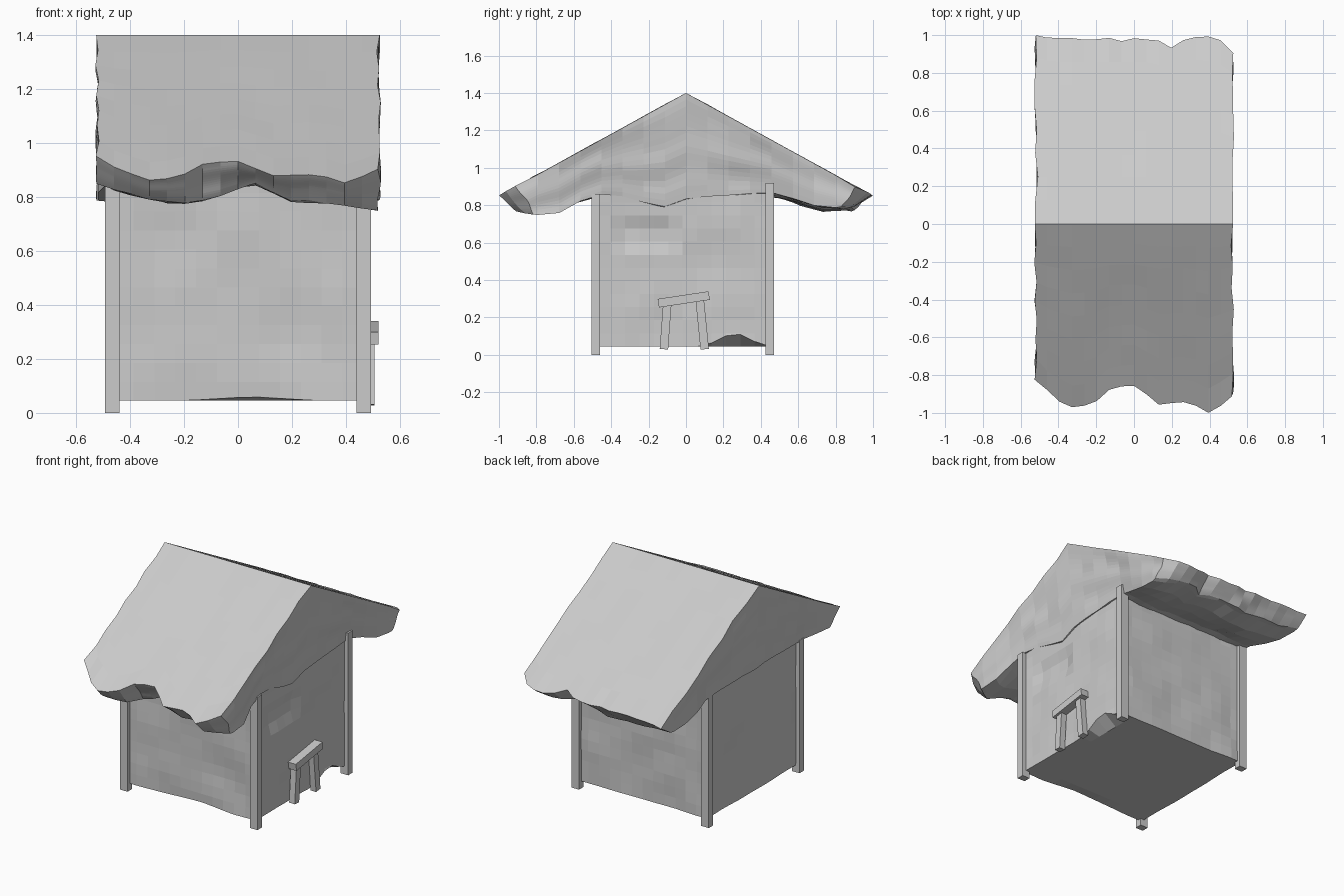
import bpy, bmesh
from math import radians
from mathutils import Vector, Matrix, noise

if "Cube" in bpy.data.objects:
    bpy.data.objects.remove(bpy.data.objects["Cube"])


def finish(name, bm):
    bmesh.ops.recalc_face_normals(bm, faces=bm.faces)
    me = bpy.data.meshes.new(name)
    bm.to_mesh(me)
    bm.free()
    ob = bpy.data.objects.new(name, me)
    bpy.context.collection.objects.link(ob)
    return ob


def grid_cube(cuts):
    bm = bmesh.new()
    bmesh.ops.create_cube(bm, size=2)
    bmesh.ops.subdivide_edges(bm, edges=bm.edges[:], cuts=cuts, use_grid_fill=True)
    return bm


def beam(name, a, b, width, depth):
    # box running from a to b in the y-z plane; width along x, depth across
    a, b = Vector(a), Vector(b)
    d = b - a
    up = d.normalized()
    side = Vector((1, 0, 0))
    rot = Matrix((side, up.cross(side), up)).transposed().to_4x4()
    bm = bmesh.new()
    bmesh.ops.create_cube(bm, size=1, matrix=Matrix.Translation((a + b) / 2) @ rot
                          @ Matrix.Diagonal((width, depth, d.length, 1)))
    return finish(name, bm)


def curve(x, pts):
    if x <= pts[0][0]:
        return pts[0][1]
    for (x0, y0), (x1, y1) in zip(pts, pts[1:]):
        if x <= x1:
            return y0 + (y1 - y0) * (x - x0) / (x1 - x0)
    return pts[-1][1]


def jitter(p, freq, seed):
    return noise.noise(Vector(p) * freq + Vector((seed, seed * 2.3, seed * 0.7)))


# Corner posts
for end, y, top in (("front", -0.482, 0.86), ("back", 0.447, 0.92)):
    for side, x in (("left", -0.465), ("right", 0.465)):
        beam(f"{end}_{side}_post", (x, y, 0), (x, y, top), 0.054, 0.046)

# Walls and floor: lightly dented box with a lifted lower edge
bm = grid_cube(11)
for v in bm.verts:
    u, t, w = v.co
    p = (u * 0.465, -0.0175 + t * 0.462, 0.045 + (w + 1) * 0.42)
    n = 0.012 * jitter(p, 5, 3)
    x, y, z = p
    if abs(u) > 0.99 and abs(t) < 0.95:
        x += u * n
    if abs(t) > 0.99 and abs(u) < 0.95:
        y += t * n
    if w < -0.99:
        if u > 0.99:
            z += 0.08 * max(0, 1 - abs(y - 0.26) / 0.16)
        elif t < -0.99:
            z += 0.015 * max(0, 1 - abs(x - 0.05) / 0.25)
    # hollow high on the right wall
    if u > 0.99 and -0.36 < y < -0.05 and 0.6 < z < 0.73:
        x -= 0.02
    v.co = (x, y, z)
finish("walls", bm)

# Thatched roof: solid gabled mass with ragged eaves
front_reach = [(-0.53, 0.81), (-0.45, 0.9), (-0.31, 0.99), (-0.2, 0.94), (-0.12, 0.86),
               (0.03, 0.85), (0.1, 0.95), (0.3, 0.94), (0.4, 1.0), (0.53, 0.9)]
back_reach = [(-0.53, 1.0), (-0.38, 0.98), (-0.1, 0.98), (0.1, 0.98), (0.2, 0.93),
              (0.3, 1.0), (0.44, 0.98), (0.53, 0.91)]
front_drop = [(-0.53, 0.85), (-0.4, 0.81), (-0.22, 0.77), (-0.1, 0.8), (0.05, 0.85),
              (0.18, 0.79), (0.4, 0.77), (0.53, 0.75)]
right_hem = [(-0.5, 0.86), (-0.35, 0.86), (-0.14, 0.79), (0.05, 0.84), (0.4, 0.865), (0.5, 0.86)]
bm = grid_cube(15)
for v in bm.verts:
    u, t, w = v.co
    h = (w + 1) / 2
    x = u * 0.525
    reach = curve(x, front_reach if t < 0 else back_reach)
    y = t * reach
    top = 1.4 - 0.55 * abs(y)
    eave = curve(x, front_drop) if t < 0 else 0.785 + 0.03 * jitter((x, 0, 0), 6, 8)
    inner = curve(y, right_hem) if u > 0.7 else 0.85
    k = min(1, max(0, (abs(y) - 0.48) / 0.22))
    low = inner + (eave - inner) * k + 0.012 * jitter((x, y, 0), 9, 5)
    low = min(low, top - 0.005)
    z = low + (top - low) * h
    edge = abs(t) > 0.99
    if edge:
        # fringe curls back under the eave
        y -= (1 if t > 0 else -1) * (0.09 * (1 - h) + 0.02 * jitter((x, y, z), 14, 2))
        y = max(-1, min(1, y))
    if abs(u) > 0.99:
        # gable ends lean inward to the wall
        lean = (0.05 if u > 0 else 0.03) * (1 - h) * (1 - k)
        rough = 0.018 * (jitter((x, y, z), 9, 6) - 0.25) if abs(t) > 0.05 else 0
        x += u * (min(rough, 0.004) - lean)
    elif w > 0.99 and not edge:
        z += 0.004 * jitter((x, y, 0), 6, 1) if abs(t) > 0.05 else 0
    v.co = (x, y, z)
finish("thatched_roof", bm)

# Small trestle leaning on the right wall
beam("trestle_rail", (0.493, -0.148, 0.276), (0.493, 0.124, 0.317), 0.055, 0.046)
beam("trestle_front_leg", (0.485, -0.118, 0.03), (0.485, -0.1, 0.275), 0.04, 0.045)
beam("trestle_back_leg", (0.485, 0.1, 0.03), (0.485, 0.073, 0.3), 0.04, 0.045)
